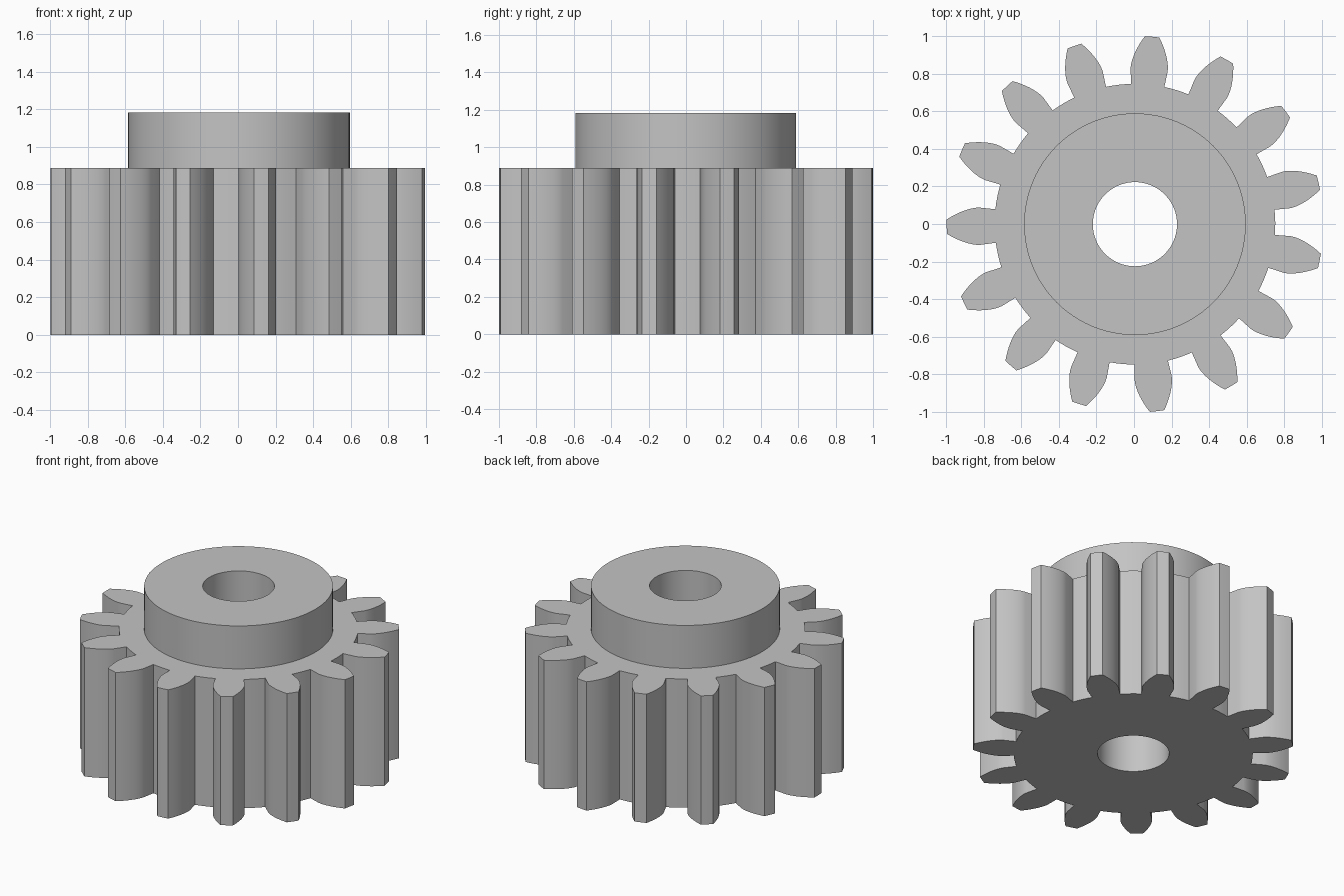
import bpy, bmesh
from math import acos, cos, sin, tan, pi, radians
from mathutils import Vector

if "Cube" in bpy.data.objects:
    bpy.data.objects.remove(bpy.data.objects["Cube"], do_unlink=True)

# Gear proportions
TEETH = 15
TIP_R, ROOT_R, HUB_R, BORE_R = 1.002, 0.747, 0.59, 0.224
WHEEL_H, TOTAL_H = 0.888, 1.184
CENTRE = Vector((0.005, -0.001))
PITCH = 2 * pi / TEETH
FIRST_TOOTH = radians(12.75)
PRESSURE = radians(20)
PITCH_R = TIP_R * TEETH / (TEETH + 2)
BASE_R = PITCH_R * cos(PRESSURE)


def involute(angle):
    return tan(angle) - angle


def half_angle(radius):
    """Half of the angle a tooth spans at a radius; radial below the base circle."""
    rolled = acos(min(1, BASE_R / radius))
    return PITCH / 4 + involute(PRESSURE) - involute(rolled)


def polar(radius, angle):
    return CENTRE + Vector((cos(angle), sin(angle))) * radius


def tooth_outline():
    """Counter-clockwise outline of all teeth and the valleys between them."""
    steps = 8
    flank = [ROOT_R] + [BASE_R + (TIP_R - BASE_R) * i / steps for i in range(steps + 1)]
    root_half = half_angle(ROOT_R)
    points = []
    for k in range(TEETH):
        middle = FIRST_TOOTH + k * PITCH
        points += [polar(r, middle - half_angle(r)) for r in flank]
        points.append(polar(TIP_R, middle))
        points += [polar(r, middle + half_angle(r)) for r in reversed(flank)]
        valley = PITCH - 2 * root_half
        points += [polar(ROOT_R, middle + root_half + valley * i / 4) for i in (1, 2, 3)]
    return points


def circle(radius, sides=96):
    return [polar(radius, 2 * pi * i / sides) for i in range(sides)]


bm = bmesh.new()


def ring(points, z):
    verts = [bm.verts.new((p.x, p.y, z)) for p in points]
    edges = [bm.edges.new((v, verts[i - 1])) for i, v in enumerate(verts)]
    return verts, edges


def wall(lower, upper):
    """Strip of faces between two rings with the same number of points."""
    a, b = lower[0], upper[0]
    for i in range(len(a)):
        bm.faces.new((a[i - 1], a[i], b[i], b[i - 1]))


def cap(outer, inner):
    """Flat face between an outer ring and the hole inside it."""
    bmesh.ops.triangle_fill(bm, use_beauty=True, use_dissolve=False,
                            edges=outer[1] + inner[1], normal=(0, 0, 1))


# Toothed wheel
teeth_low = ring(tooth_outline(), 0)
teeth_high = ring(tooth_outline(), WHEEL_H)
wall(teeth_low, teeth_high)

# Raised hub
hub_low = ring(circle(HUB_R), WHEEL_H)
hub_high = ring(circle(HUB_R), TOTAL_H)
wall(hub_low, hub_high)

# Bore through the whole height
bore_low = ring(circle(BORE_R), 0)
bore_high = ring(circle(BORE_R), TOTAL_H)
wall(bore_low, bore_high)

# Underside, wheel shoulder and hub top
cap(teeth_low, bore_low)
cap(teeth_high, hub_low)
wall(hub_high, bore_high)

bmesh.ops.recalc_face_normals(bm, faces=bm.faces)
mesh = bpy.data.meshes.new("spur_gear")
bm.to_mesh(mesh)
bm.free()
gear = bpy.data.objects.new("spur_gear", mesh)
bpy.context.collection.objects.link(gear)

# Grey metal
grey = bpy.data.materials.new("plain_grey")
grey.use_nodes = True
colour = (0.55, 0.55, 0.55, 1)
grey.diffuse_color = colour
grey.node_tree.nodes["Principled BSDF"].inputs["Base Color"].default_value = colour
mesh.materials.append(grey)

bpy.ops.object.select_all(action="DESELECT")
gear.select_set(True)
bpy.context.view_layer.objects.active = gear
bpy.ops.object.shade_smooth_by_angle(angle=radians(25))
